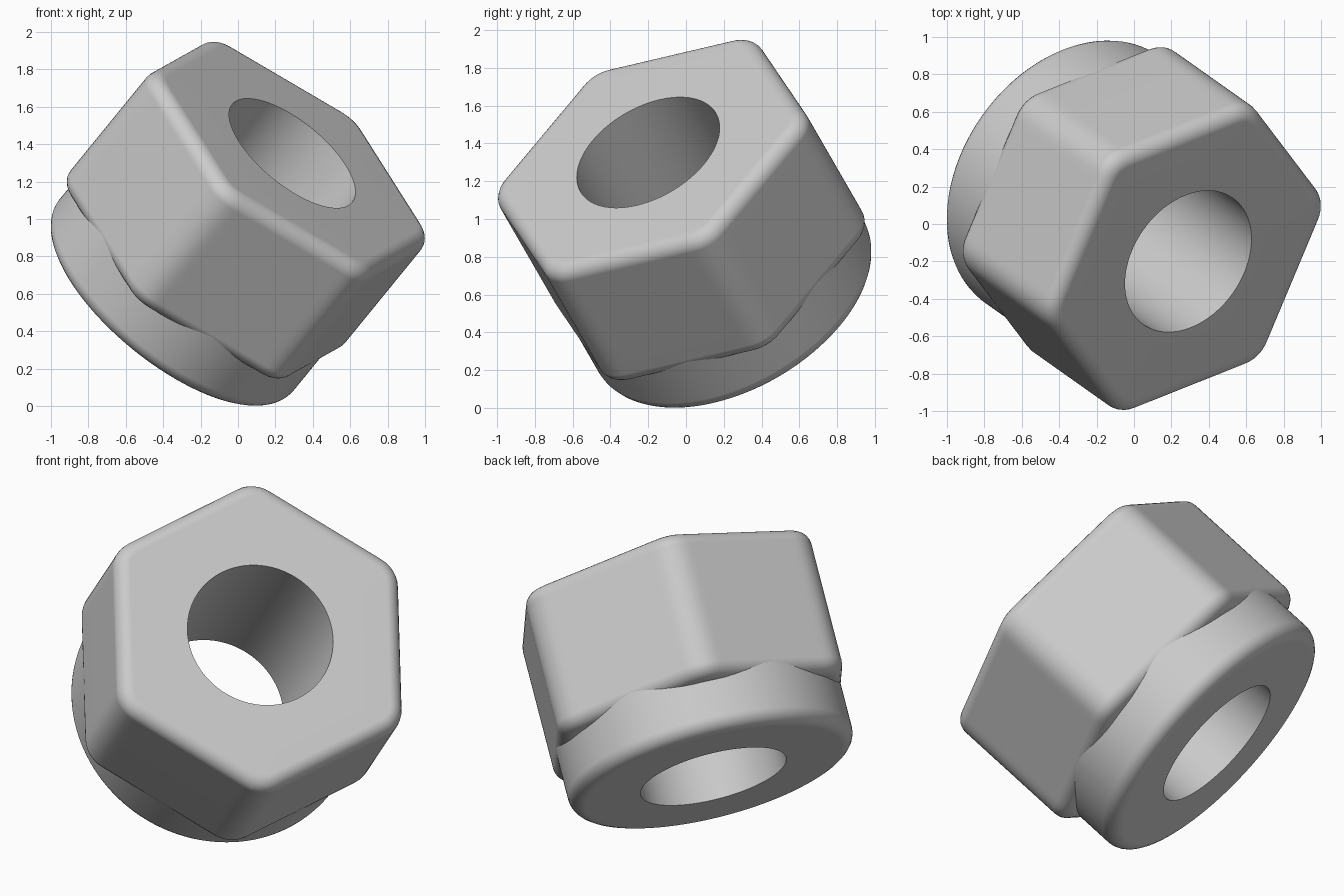
import bpy, bmesh, math
from mathutils import Matrix, Vector

cube = bpy.data.objects.get("Cube")
if cube:
    bpy.data.objects.remove(cube, do_unlink=True)

STEPS = 180
HOLE = 0.414

steel = bpy.data.materials.new("plain grey")
steel.use_nodes = True
grey = (0.6, 0.6, 0.6, 1)
steel.diffuse_color = grey
steel.node_tree.nodes["Principled BSDF"].inputs["Base Color"].default_value = grey

# Tilted frame: local z is the bore axis, origin at the centre of the hex face
axis = Vector((0.577, -0.408, 0.707)).normalized()
side = Vector((0, 0.866, 0.5))
side = (side - axis * side.dot(axis)).normalized()
across = side.cross(axis)
frame = Matrix((across, side, axis)).transposed().to_4x4()
frame = Matrix.Translation((0.29, -0.2, 1.352)) @ frame @ Matrix.Rotation(math.radians(2.4), 4, 'Z')


def circle(radius):
    return lambda angle, inset: radius - inset


def rounded_hexagon(apothem, rounding):
    def radius(angle, inset):
        flat, r = apothem - inset, rounding - inset
        phi = angle % (math.pi / 3) - math.pi / 6
        if abs(phi) <= math.atan((flat - r) * math.tan(math.pi / 6) / flat):
            return flat / math.cos(phi)
        psi = math.pi / 6 - abs(phi)
        d = (flat - r) / math.cos(math.pi / 6)
        return d * math.cos(psi) + math.sqrt(r * r - (d * math.sin(psi)) ** 2)
    return radius


def bored_part(name, outline, top, bottom, top_fillet, bottom_fillet):
    """Loft a filleted outer wall and a straight bore into one closed ring."""
    bore = circle(HOLE)
    section = [(bore, 0, bottom), (bore, 0, top)]
    for fillet, end, inward in ((top_fillet, top, -1), (bottom_fillet, bottom, 1)):
        arc = []
        for i in range(7 if fillet else 1):
            t = i / 6 * math.pi / 2
            arc.append((outline, fillet * (1 - math.sin(t)), end + inward * fillet * (1 - math.cos(t))))
        section += arc if inward < 0 else arc[::-1]
    bm = bmesh.new()
    rings = []
    for shape, inset, z in section:
        ring = []
        for k in range(STEPS):
            angle = math.tau * k / STEPS
            r = shape(angle, inset)
            ring.append(bm.verts.new((r * math.cos(angle), r * math.sin(angle), z)))
        rings.append(ring)
    for i, lower in enumerate(rings):
        upper = rings[(i + 1) % len(rings)]
        for k in range(STEPS):
            n = (k + 1) % STEPS
            bm.faces.new((lower[k], lower[n], upper[n], upper[k]))
    bmesh.ops.recalc_face_normals(bm, faces=bm.faces[:])
    mesh = bpy.data.meshes.new(name)
    bm.to_mesh(mesh)
    bm.free()
    mesh.materials.append(steel)
    obj = bpy.data.objects.new(name, mesh)
    bpy.context.collection.objects.link(obj)
    obj.matrix_world = frame
    bpy.ops.object.select_all(action='DESELECT')
    obj.select_set(True)
    bpy.context.view_layer.objects.active = obj
    bpy.ops.object.shade_smooth_by_angle(angle=math.radians(30))
    # Keep the broad faces shaded flat beside the fillets
    weighted = obj.modifiers.new("flat_faces", 'WEIGHTED_NORMAL')
    weighted.keep_sharp = True


# Hexagonal body, and a round collar that runs up inside it
bored_part("hex_body", rounded_hexagon(0.81, 0.18), 0, -0.86, 0.08, 0.08)
bored_part("round_collar", circle(0.808), -0.74, -1.148, 0, 0.08)
